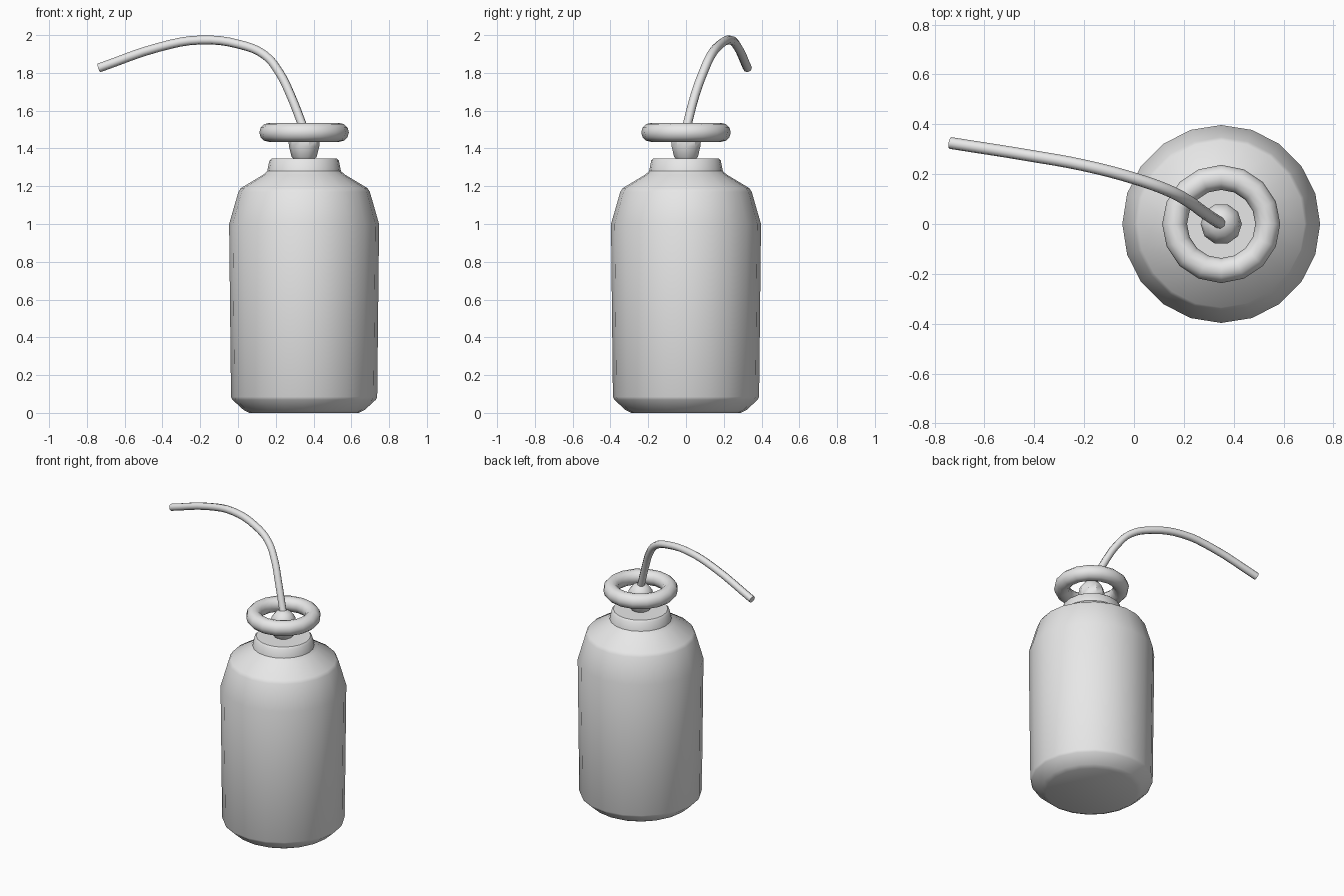
import bpy
import math

CENTRE_X = 0.35

cube = bpy.data.objects.get("Cube")
if cube:
    bpy.data.objects.remove(cube, do_unlink=True)

grey = bpy.data.materials.new("light_grey")
grey.use_nodes = True
grey.diffuse_color = (0.8, 0.8, 0.8, 1)
grey.node_tree.nodes["Principled BSDF"].inputs["Base Color"].default_value = (0.8, 0.8, 0.8, 1)


def finish(obj, name, angle=35):
    """Name, colour and smooth a part."""
    obj.name = name
    obj.data.materials.clear()
    obj.data.materials.append(grey)
    bpy.ops.object.select_all(action="DESELECT")
    obj.select_set(True)
    bpy.context.view_layer.objects.active = obj
    bpy.ops.object.shade_smooth_by_angle(angle=math.radians(angle))


def lathe(name, profile, sides):
    """Turn (radius, height) points about the bottle axis, with capped ends."""
    verts, faces = [], []
    for r, z in profile:
        for i in range(sides):
            a = math.tau * i / sides
            verts.append((CENTRE_X + r * math.cos(a), r * math.sin(a), z))
    for k in range(len(profile) - 1):
        for i in range(sides):
            j = (i + 1) % sides
            low, high = k * sides, (k + 1) * sides
            faces.append((low + i, low + j, high + j, high + i))
    faces.append(tuple(reversed(range(sides))))
    faces.append(tuple(range(len(verts) - sides, len(verts))))
    mesh = bpy.data.meshes.new(name)
    mesh.from_pydata(verts, [], faces)
    obj = bpy.data.objects.new(name, mesh)
    bpy.context.collection.objects.link(obj)
    finish(obj, name)


# Bottle body with chamfered base, sloping shoulder and short neck
lathe("bottle_body", [
    (0.29, 0), (0.32, 0.015), (0.38, 0.07), (0.387, 0.085), (0.397, 1.0),
    (0.348, 1.17), (0.335, 1.19), (0.215, 1.262), (0.195, 1.28),
    (0.184, 1.335), (0.172, 1.347)], 20)

# Rounded stopper sitting on the neck
lathe("stopper", [
    (0.045, 1.335), (0.066, 1.355), (0.08, 1.41), (0.083, 1.44),
    (0.074, 1.48), (0.05, 1.51), (0.015, 1.525)], 10)

# Ring around the stopper
bpy.ops.mesh.primitive_torus_add(
    location=(CENTRE_X, 0, 1.485), major_radius=0.187, minor_radius=0.05,
    major_segments=16, minor_segments=12)
finish(bpy.context.object, "carry_ring", 50)

# Bent straw
path = [(0.35, 0, 1.5), (0.275, 0.05, 1.69), (0.22, 0.09, 1.8),
        (0.143, 0.132, 1.893), (0.01, 0.18, 1.95), (-0.2, 0.235, 1.974),
        (-0.41, 0.273, 1.938), (-0.737, 0.325, 1.826)]
curve = bpy.data.curves.new("straw", "CURVE")
curve.dimensions = "3D"
curve.bevel_depth = 0.024
curve.bevel_resolution = 2
curve.resolution_u = 4
curve.use_fill_caps = True
spline = curve.splines.new("BEZIER")
spline.bezier_points.add(len(path) - 1)
for point, co in zip(spline.bezier_points, path):
    point.co = co
    point.handle_left_type = point.handle_right_type = "AUTO"
straw = bpy.data.objects.new("straw", curve)
bpy.context.collection.objects.link(straw)
bpy.ops.object.select_all(action="DESELECT")
straw.select_set(True)
bpy.context.view_layer.objects.active = straw
bpy.ops.object.convert(target="MESH")
finish(bpy.context.object, "straw", 50)
